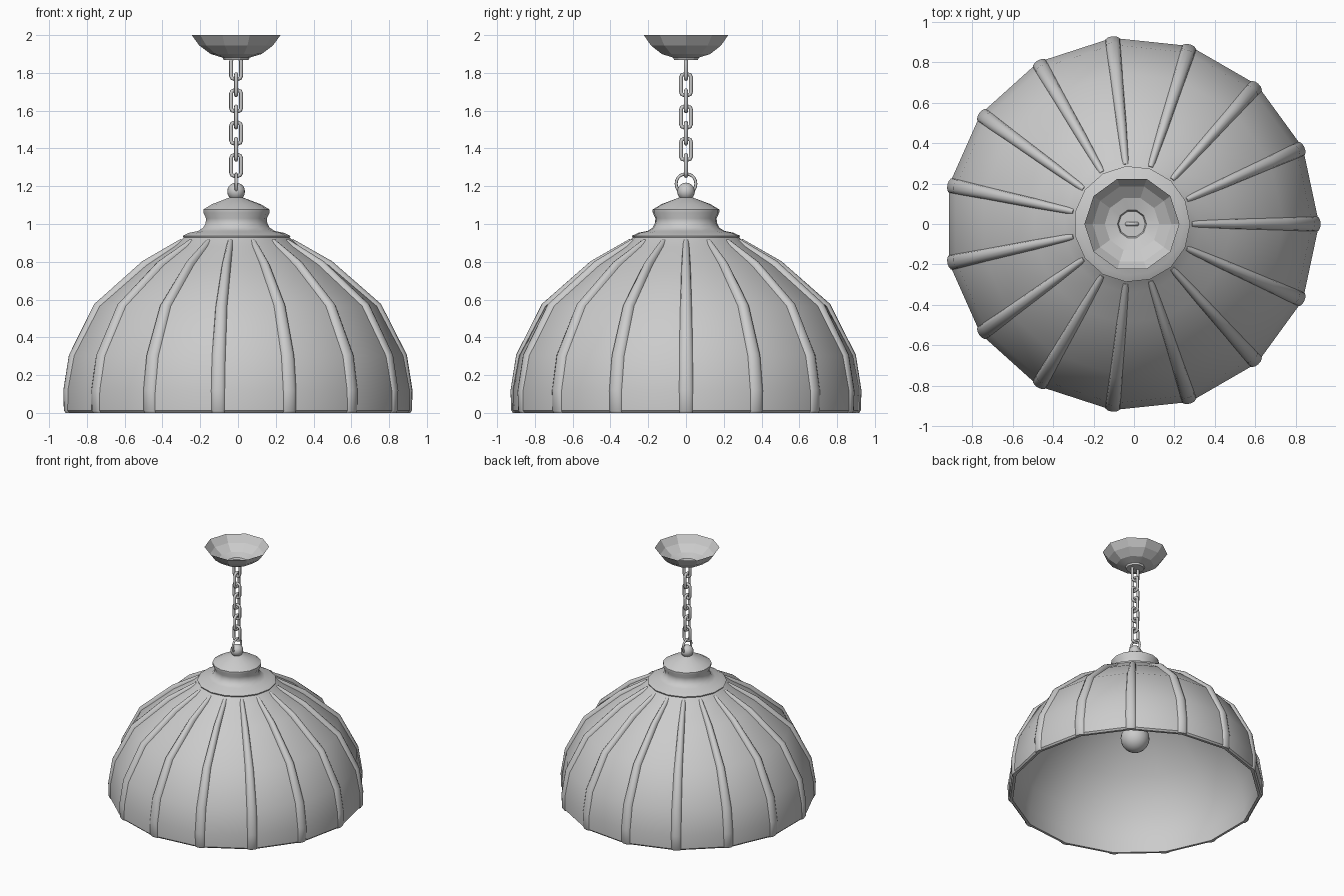
import bpy, bmesh
from math import sin, cos, pi, radians
from mathutils import Vector

if "Cube" in bpy.data.objects:
    bpy.data.objects.remove(bpy.data.objects["Cube"])

CX = -0.01   # hanging axis
SIDES = 15


def finish(name, bm, angle=30):
    bmesh.ops.remove_doubles(bm, verts=bm.verts, dist=1e-5)
    bmesh.ops.recalc_face_normals(bm, faces=bm.faces)
    me = bpy.data.meshes.new(name)
    bm.to_mesh(me)
    bm.free()
    ob = bpy.data.objects.new(name, me)
    ob.location.x = CX
    bpy.context.collection.objects.link(ob)
    bpy.ops.object.select_all(action='DESELECT')
    ob.select_set(True)
    bpy.context.view_layer.objects.active = ob
    bpy.ops.object.shade_smooth_by_angle(angle=radians(angle))
    return ob


def skin(bm, rings, closed=False):
    """Bridge equal-length vertex rings with quads."""
    pairs = list(zip(rings, rings[1:]))
    if closed:
        pairs.append((rings[-1], rings[0]))
    for a, b in pairs:
        n = len(a)
        for i in range(n):
            j = (i + 1) % n
            bm.faces.new((a[i], a[j], b[j], b[i]))


def lathe(name, profile, n, closed=False, cap_start=False, cap_end=False, angle=30):
    bm = bmesh.new()
    rings = [[bm.verts.new((r * cos(2 * pi * k / n), r * sin(2 * pi * k / n), z))
              for k in range(n)] for r, z in profile]
    skin(bm, rings, closed)
    if cap_start:
        bm.faces.new(rings[0])
    if cap_end:
        bm.faces.new(rings[-1])
    return finish(name, bm, angle)


def ball(name, r, z, u=16, v=10):
    bm = bmesh.new()
    bmesh.ops.create_uvsphere(bm, u_segments=u, v_segments=v, radius=r)
    bmesh.ops.translate(bm, verts=bm.verts, vec=(0, 0, z))
    return finish(name, bm, 60)


def link(name, z, w, h, corner, tube, along_x, steps=3, seg=8):
    """Rounded rectangular loop of round wire, upright in the xz or yz plane."""
    bm = bmesh.new()
    u, up = (Vector((1, 0, 0)) if along_x else Vector((0, 1, 0))), Vector((0, 0, 1))
    axis = u.cross(up)
    rings = []
    for q, (sx, sz) in enumerate(((1, 1), (-1, 1), (-1, -1), (1, -1))):
        c = u * sx * (w / 2 - tube - corner) + up * (z + sz * (h / 2 - tube - corner))
        for s in range(steps + 1):
            t = (q + s / steps) * pi / 2
            n = u * cos(t) + up * sin(t)
            rings.append([bm.verts.new(c + n * corner + tube * (n * cos(f) + axis * sin(f)))
                          for f in (2 * pi * k / seg for k in range(seg))])
    skin(bm, rings, True)
    return finish(name, bm, 60)


# Dome shade: thin 15-sided shell, panels set slightly behind the ribs
outer = [(.915, .0), (.926, .012), (.926, .12), (.892, .302), (.751, .565), (.493, .783), (.34, .88), (.283, .928)]
inner = [(.27, .905), (.325, .86), (.477, .762), (.729, .546), (.868, .294), (.898, .12), (.896, .0)]
lathe("shade", outer + inner, SIDES, closed=True, angle=35)

# Tapered half-round ribs along each corner of the shade
path = [(.922, .0), (.931, .014), (.934, .12), (.904, .308), (.767, .577), (.508, .803), (.30, .921)]
widths = [.036, .038, .039, .037, .031, .024, .017]
depths = [.018, .02, .022, .024, .026, .028, .026]
bm = bmesh.new()
for k in range(SIDES):
    a = 2 * pi * k / SIDES
    out, side, up = Vector((cos(a), sin(a), 0)), Vector((-sin(a), cos(a), 0)), Vector((0, 0, 1))
    rings = []
    for i, (r, z) in enumerate(path):
        p, q = path[max(i - 1, 0)], path[min(i + 1, len(path) - 1)]
        n = (out * (q[1] - p[1]) - up * (q[0] - p[0])).normalized()
        if i < 2:
            n = out
        c = out * r + up * z - n * depths[i]
        rings.append([bm.verts.new(c + side * widths[i] * cos(f) + n * depths[i] * sin(f))
                      for f in (pi * j / 6 for j in range(7))])
    skin(bm, rings)
    bm.faces.new(rings[0])
    bm.faces.new(rings[-1])
finish("shade_ribs", bm, 40)

# Cap with flange flowing into the shade, neck and sloped lid
lathe("cap", [(.283, .925), (.288, .937), (.255, .953), (.205, .963), (.178, .98), (.165, 1.005),
              (.163, 1.03), (.177, 1.06), (.177, 1.077), (.13, 1.105), (.05, 1.135), (.03, 1.142)],
      SIDES, cap_end=True, angle=50)

# Finial ball and hanging ring
ball("finial_ball", .047, 1.172)
link("hanging_ring", 1.213, .12, .12, .05, .008, False, steps=5)

# Chain links, alternating direction
for i in range(7):
    link(f"chain_link_{i + 1}", 1.31 + .0855 * i, .074, .132, .016, .0105, i % 2 == 0, steps=2)

# Ceiling canopy: open, flat-faceted 10-sided bowl
lathe("ceiling_canopy", [(.235, 2.0), (.195, 1.945), (.135, 1.9), (.072, 1.881),
                         (.066, 1.868)], 10, cap_end=True, angle=15)

# Bulb and its socket inside the shade
ball("bulb", .105, .445, 20, 12)
lathe("bulb_socket", [(.04, .53), (.05, .6), (.06, .62), (.06, .93)], 15,
      cap_start=True, cap_end=True)
